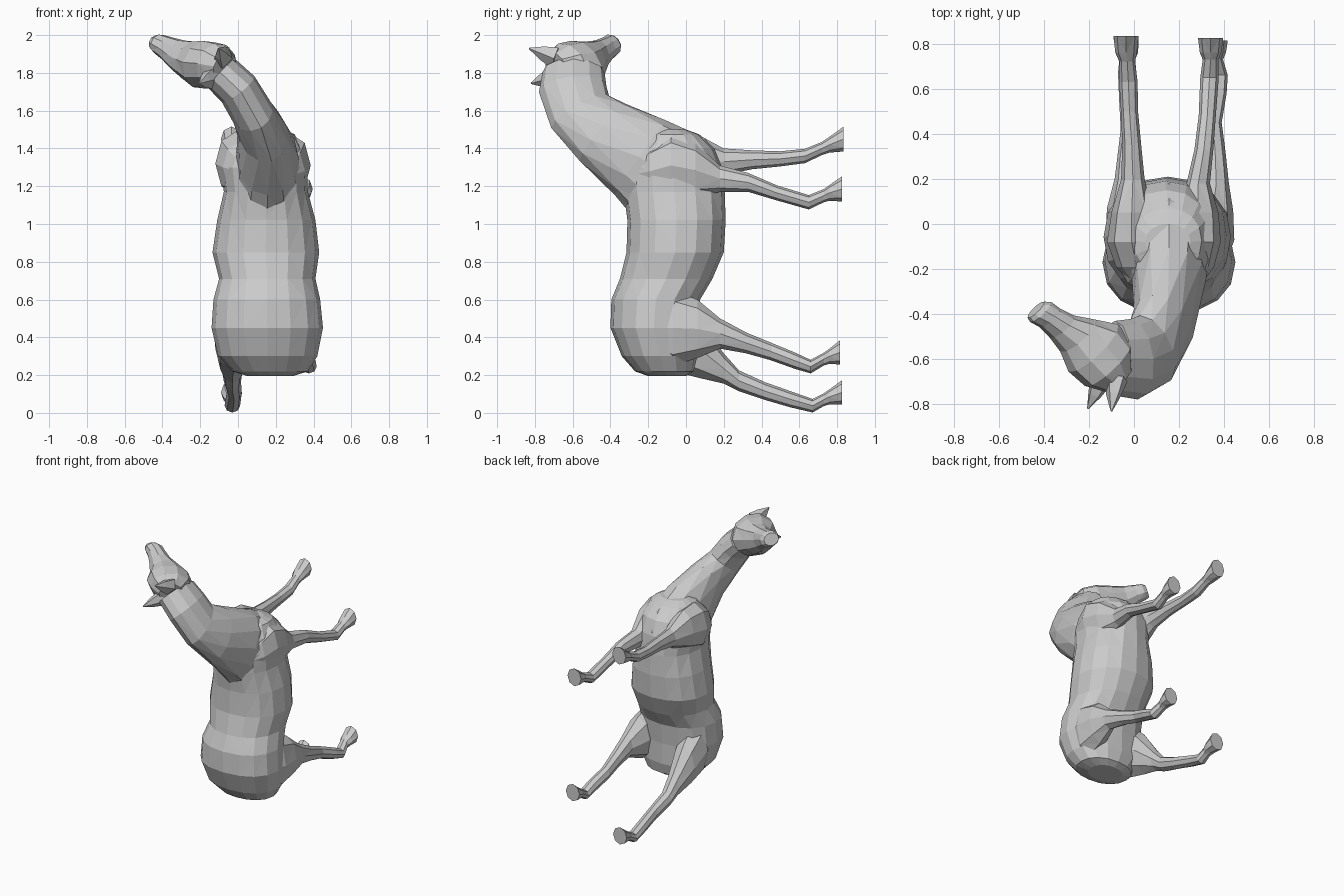
import bpy, bmesh, math
from mathutils import Vector


def loft(name, rings, sides, axis=None, power=1.0):
    """Faceted skin over rings of (centre, half width, half depth, side direction)."""
    def squash(v):
        return math.copysign(abs(v) ** power, v)

    bm = bmesh.new()
    loops = []
    for i, (c, hw, hd, side) in enumerate(rings):
        c = Vector(c)
        a, b = rings[max(i - 1, 0)][0], rings[min(i + 1, len(rings) - 1)][0]
        t = (Vector(axis) if axis else Vector(b) - Vector(a)).normalized()
        s = Vector(side)
        s = (s - t * s.dot(t)).normalized()
        d = t.cross(s)
        angles = [2 * math.pi * k / sides for k in range(sides)]
        loops.append([bm.verts.new(c + s * hw * squash(math.cos(w)) + d * hd * squash(math.sin(w)))
                      for w in angles])
    for lo, hi in zip(loops, loops[1:]):
        for k in range(sides):
            j = (k + 1) % sides
            bm.faces.new((lo[k], lo[j], hi[j], hi[k]))
    bm.faces.new(loops[0])
    bm.faces.new(loops[-1])
    bmesh.ops.triangulate(bm, faces=bm.faces[:])
    bmesh.ops.recalc_face_normals(bm, faces=bm.faces[:])
    mesh = bpy.data.meshes.new(name)
    bm.to_mesh(mesh)
    bm.free()
    ob = bpy.data.objects.new(name, mesh)
    bpy.context.collection.objects.link(ob)
    return ob


X = (1, 0, 0)

# Torso: height, then left / right / back / belly limits, rump to chest
torso = [
    (0.195, 0.05, 0.29, -0.20, 0.0),
    (0.22, -0.03, 0.37, -0.27, 0.04),
    (0.30, -0.105, 0.42, -0.34, 0.06),
    (0.45, -0.14, 0.45, -0.40, 0.06),
    (0.60, -0.13, 0.435, -0.395, 0.075),
    (0.71, -0.10, 0.41, -0.35, 0.14),
    (0.85, -0.135, 0.43, -0.315, 0.20),
    (1.02, -0.11, 0.41, -0.31, 0.21),
    (1.17, -0.075, 0.37, -0.33, 0.205),
    (1.30, -0.09, 0.365, -0.33, 0.19),
    (1.40, -0.05, 0.34, -0.29, 0.15),
    (1.475, 0.0, 0.30, -0.22, 0.07),
    (1.50, 0.05, 0.25, -0.16, 0.0),
]
loft("torso", [(((l + r) / 2, (b + f) / 2, z), (r - l) / 2, (f - b) / 2, X)
               for z, l, r, b, f in torso], 16, axis=(0, 0, 1), power=0.9)

# Neck: twists as it turns towards the head
loft("neck", [
    ((0.155, 0.0, 1.15), 0.13, 0.25, X),
    ((0.155, -0.08, 1.235), 0.185, 0.285, X),
    ((0.155, -0.24, 1.35), 0.165, 0.24, X),
    ((0.13, -0.44, 1.485), 0.13, 0.20, (0.95, 0, 0.3)),
    ((0.075, -0.56, 1.59), 0.113, 0.18, (0.85, 0, 0.5)),
    ((0.0, -0.60, 1.715), 0.11, 0.18, (0.7, 0, 0.7)),
    ((-0.09, -0.595, 1.80), 0.105, 0.165, (0.55, 0, 0.8)),
], 12)

# Head: poll, cheeks, face, muzzle
SIDE, AXIS = (0.47, 0, 0.88), (-0.64, 0.71, 0.29)
loft("head", [(c, w, d, SIDE) for c, w, d in [
    ((-0.07, -0.69, 1.83), 0.08, 0.08),
    ((-0.115, -0.62, 1.838), 0.122, 0.145),
    ((-0.18, -0.55, 1.843), 0.132, 0.155),
    ((-0.25, -0.495, 1.867), 0.107, 0.105),
    ((-0.32, -0.455, 1.897), 0.083, 0.072),
    ((-0.375, -0.415, 1.93), 0.064, 0.061),
    ((-0.415, -0.39, 1.95), 0.055, 0.066),
    ((-0.435, -0.38, 1.957), 0.043, 0.052),
]], 10, axis=AXIS)

# Ears
for name, base, tip in [("left_ear", (-0.08, -0.69, 1.88), (-0.10, -0.83, 1.93)),
                        ("right_ear", (-0.145, -0.69, 1.775), (-0.205, -0.82, 1.745))]:
    base, tip = Vector(base), Vector(tip)
    loft(name, [(base, 0.065, 0.05, SIDE), (base.lerp(tip, 0.5), 0.042, 0.03, SIDE),
                (tip, 0.004, 0.004, SIDE)], 5)

# Legs: shared thickness (half width, half depth) from shoulder or thigh to hoof
front_size = [(0.04, 0.06), (0.09, 0.135), (0.11, 0.17), (0.09, 0.145), (0.052, 0.07),
              (0.042, 0.05), (0.038, 0.04), (0.041, 0.038), (0.035, 0.035), (0.048, 0.042),
              (0.056, 0.066)]
rear_size = [(0.07, 0.12), (0.105, 0.20), (0.09, 0.155), (0.056, 0.08), (0.046, 0.055),
             (0.039, 0.047), (0.041, 0.043), (0.041, 0.036), (0.035, 0.034),
             (0.048, 0.04), (0.056, 0.064)]

legs = {
    "front_leg_left": (front_size, [
        (0.25, -0.28, 1.26), (0.265, -0.19, 1.28), (0.275, -0.08, 1.31), (0.285, 0.05, 1.285),
        (0.285, 0.18, 1.24), (0.31, 0.33, 1.22), (0.325, 0.48, 1.165), (0.335, 0.65, 1.115),
        (0.34, 0.73, 1.15), (0.34, 0.76, 1.165), (0.34, 0.825, 1.185)]),
    "front_leg_right": (front_size, [
        (0.04, -0.28, 1.28), (0.01, -0.19, 1.30), (-0.01, -0.08, 1.32), (-0.01, 0.05, 1.335),
        (-0.005, 0.20, 1.33), (-0.01, 0.35, 1.34), (-0.02, 0.50, 1.345), (-0.025, 0.63, 1.36),
        (-0.03, 0.72, 1.40), (-0.035, 0.76, 1.42), (-0.035, 0.835, 1.45)]),
    "rear_leg_left": (rear_size, [
        (0.33, -0.20, 0.45), (0.34, -0.07, 0.45), (0.35, 0.06, 0.445), (0.365, 0.18, 0.42),
        (0.36, 0.32, 0.37), (0.35, 0.45, 0.325), (0.37, 0.58, 0.275), (0.375, 0.66, 0.245),
        (0.36, 0.73, 0.285), (0.36, 0.76, 0.30), (0.36, 0.815, 0.32)]),
    "rear_leg_right": (rear_size, [
        (-0.01, -0.20, 0.42), (-0.022, -0.07, 0.42), (-0.03, 0.07, 0.34), (-0.03, 0.20, 0.235),
        (-0.03, 0.28, 0.17), (-0.02, 0.42, 0.115), (-0.025, 0.55, 0.073), (-0.03, 0.67, 0.038),
        (-0.03, 0.73, 0.07), (-0.03, 0.76, 0.085), (-0.035, 0.825, 0.108)]),
}
for name, (sizes, path) in legs.items():
    loft(name, [(c, w, d, X) for c, (w, d) in zip(path, sizes)], 8, axis=(0, 1, 0))
